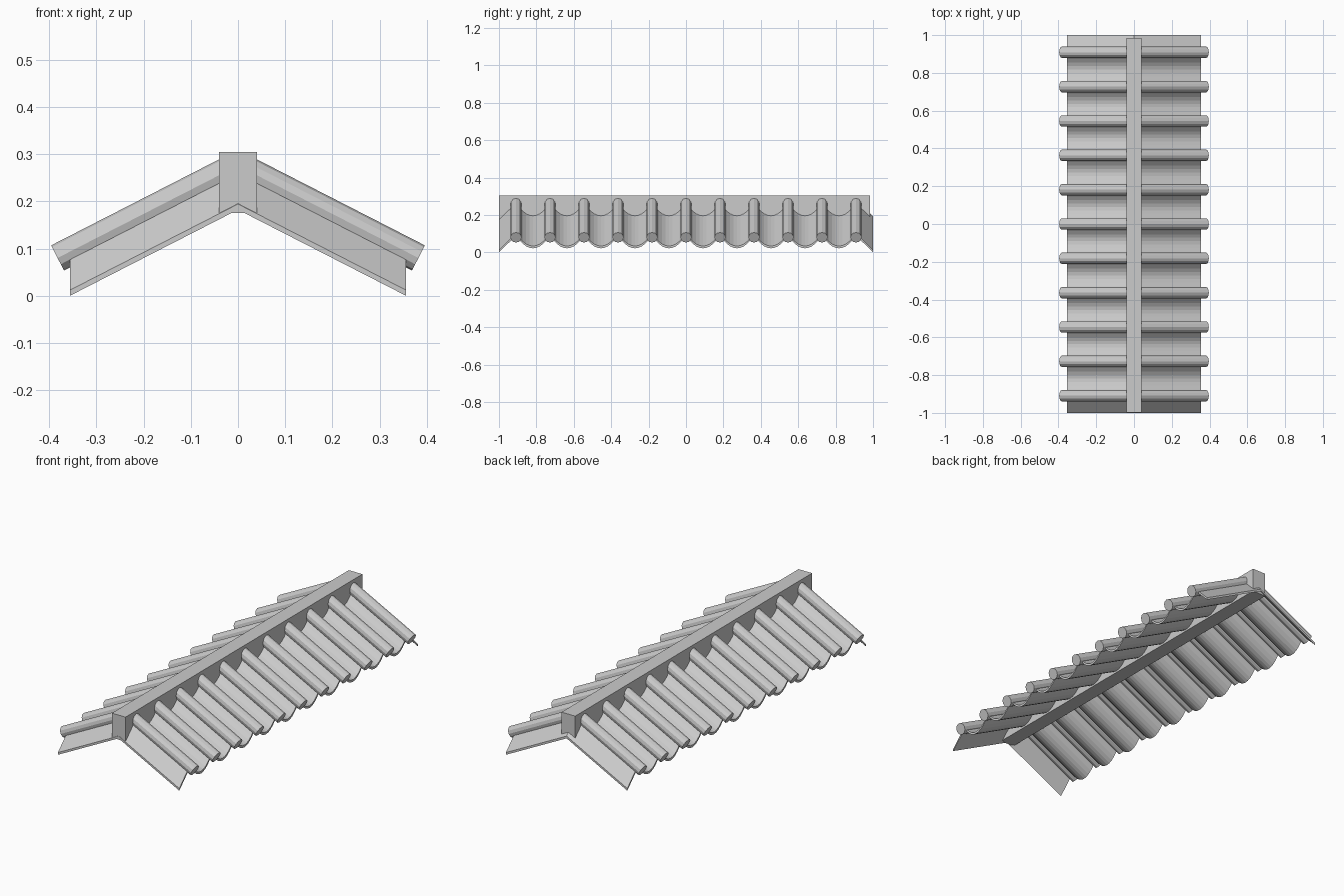
import bpy, bmesh, math
from mathutils import Matrix, Vector

old = bpy.data.objects.get("Cube")
if old:
    bpy.data.objects.remove(old, do_unlink=True)

RODS = 11
PITCH = 0.1818
FIRST = -PITCH * (RODS - 1) / 2
SLOPE = 0.512
EAVE_X = 0.356
THICK = 0.012


def make_object(name, bm, mirrored=False):
    bmesh.ops.recalc_face_normals(bm, faces=bm.faces)
    mesh = bpy.data.meshes.new(name)
    bm.to_mesh(mesh)
    bm.free()
    obj = bpy.data.objects.new(name, mesh)
    bpy.context.collection.objects.link(obj)
    if mirrored:
        mod = obj.modifiers.new("Mirror", "MIRROR")
        mod.use_axis[0] = True
        mod.use_mirror_merge = False
    return obj


# Tile sheet: sagging pans between the rods, straight flanges at both ends
def pan_profile(steps=10, low=0.022, sag=0.068):
    points = [(-1.0, 0.0)]
    for i in range(RODS - 1):
        for s in range(steps):
            t = s / steps
            points.append((FIRST + (i + t) * PITCH, low + sag * (2 * t - 1) ** 2))
    points += [(-FIRST, low + sag), (1.0, 0.0)]
    return points


bm = bmesh.new()
rows = []
for y, z in pan_profile():
    rise = EAVE_X * SLOPE
    rows.append([bm.verts.new(p) for p in (
        (EAVE_X, y, z), (EAVE_X, y, z + THICK),
        (0, y, z + rise + THICK), (0, y, z + rise))])
for a, b in zip(rows, rows[1:]):
    for k in range(3):
        bm.faces.new((a[k], a[k + 1], b[k + 1], b[k]))
    bm.faces.new((a[3], a[0], b[0], b[3]))
bm.faces.new(rows[0])
bm.faces.new(rows[-1])
make_object("tile_sheet", bm, mirrored=True)

# Sloping rods covering the joints between pans
outer = Vector((0.3825, 0, 0.08))
inner = Vector((0.02, 0, 0.08 + 0.3625 * SLOPE))
axis = outer - inner
turn = axis.to_track_quat("Z", "Y").to_matrix().to_4x4()
bm = bmesh.new()
for i in range(RODS):
    shift = Vector((0, FIRST + i * PITCH, 0))
    bmesh.ops.create_cone(
        bm, cap_ends=True, segments=12, radius1=0.03, radius2=0.03,
        depth=axis.length,
        matrix=Matrix.Translation((outer + inner) / 2 + shift) @ turn)
make_object("cover_rods", bm, mirrored=True)

# Ridge beam along the top
bm = bmesh.new()
bmesh.ops.create_cube(bm, size=1)
bmesh.ops.scale(bm, vec=(0.08, 1.984, 0.13), verts=bm.verts)
bmesh.ops.translate(bm, vec=(0, -0.007, 0.24), verts=bm.verts)
make_object("ridge_beam", bm)
